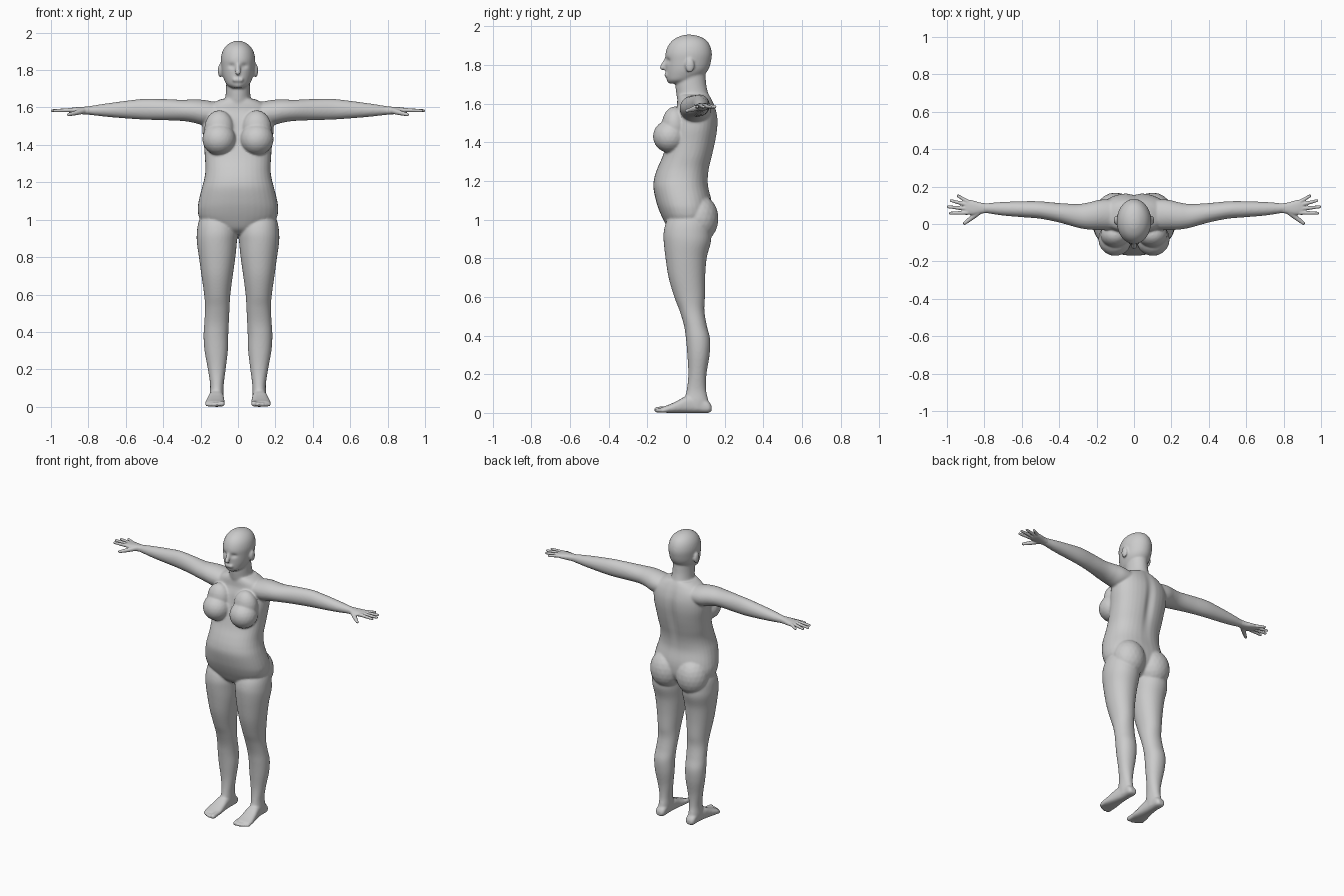
import bpy, bmesh, math
from mathutils import Vector


def spline(rows, steps=5):
    """Catmull-Rom through rows of numbers."""
    out = []
    for i in range(len(rows) - 1):
        a, b, c, d = (rows[max(i - 1, 0)], rows[i], rows[i + 1], rows[min(i + 2, len(rows) - 1)])
        for k in range(steps):
            t = k / steps
            out.append([q + 0.5 * t * (r - p + t * (2 * p - 5 * q + 4 * r - s + t * (3 * (q - r) + s - p)))
                        for p, q, r, s in zip(a, b, c, d)])
    return out + [list(rows[-1])]


def loft(bm, rows, axis, side=1, n=2.0, seg=36):
    """Rows are (position on axis, min1, max1, min2, max2); rings are superellipses."""
    rings = []
    for t, a0, a1, b0, b1 in spline(rows):
        ring = []
        for k in range(seg):
            ang = 2 * math.pi * k / seg
            c, s = math.cos(ang), math.sin(ang)
            u = (a0 + a1) / 2 + (a1 - a0) / 2 * math.copysign(abs(c) ** (2 / n), c)
            v = (b0 + b1) / 2 + (b1 - b0) / 2 * math.copysign(abs(s) ** (2 / n), s)
            p = {'x': (t, u, v), 'y': (u, t, v), 'z': (u, v, t)}[axis]
            ring.append(bm.verts.new((p[0] * side, p[1], p[2])))
        rings.append(ring)
    for r, q in zip(rings, rings[1:]):
        for k in range(seg):
            j = (k + 1) % seg
            bm.faces.new((r[k], r[j], q[j], q[k]))
    bm.faces.new(rings[0])
    bm.faces.new(rings[-1])


def ball(bm, c, r, side=1):
    vs = bmesh.ops.create_icosphere(bm, subdivisions=3, radius=1)['verts']
    for v in vs:
        v.co = Vector(((c[0] + v.co.x * r[0]) * side, c[1] + v.co.y * r[1], c[2] + v.co.z * r[2]))


def capsule(bm, p, q, r0, r1, side=1):
    p, q = Vector(p), Vector(q)
    d = q - p
    for v in bmesh.ops.create_icosphere(bm, subdivisions=3, radius=1)['verts']:
        v.co = q + v.co * r1 if v.co.dot(d) > 0 else p + v.co * r0
        v.co.x *= side


def finish(bm, name, voxel, smooth, dents=()):
    """Fuse the parts into one skin, relax it, then press in soft dents."""
    bmesh.ops.recalc_face_normals(bm, faces=bm.faces)
    me = bpy.data.meshes.new(name)
    bm.to_mesh(me)
    bm.free()
    ob = bpy.data.objects.new(name, me)
    bpy.context.collection.objects.link(ob)
    bpy.context.view_layer.objects.active = ob
    m = ob.modifiers.new("fuse", 'REMESH')
    m.mode, m.voxel_size = 'VOXEL', voxel
    m = ob.modifiers.new("relax", 'SMOOTH')
    m.factor, m.iterations = 0.5, smooth
    for mod in ("fuse", "relax"):
        bpy.ops.object.modifier_apply(modifier=mod)
    for c, r, off in dents:
        for v in ob.data.vertices:
            e = sum(((v.co[i] - c[i]) / r[i]) ** 2 for i in range(3))
            if e < 6:
                v.co += Vector(off) * math.exp(-e)
    ob.data.polygons.foreach_set("use_smooth", [True] * len(ob.data.polygons))
    return ob


def sym(rows):
    """(z, half width, front, back) to loft rows."""
    return [(z, -w, w, f, b) for z, w, f, b in rows]


body = bmesh.new()

# Torso
loft(body, sym([(.92, .05, -.05, .06), (.95, .13, -.09, .10), (1.0, .20, -.118, .13),
                (1.05, .215, -.14, .136), (1.1, .21, -.156, .132), (1.17, .193, -.169, .116),
                (1.22, .18, -.163, .115), (1.27, .174, -.146, .122), (1.33, .177, -.12, .137),
                (1.4, .182, -.10, .153), (1.47, .19, -.085, .164), (1.53, .19, -.07, .164),
                (1.58, .18, -.05, .152), (1.62, .14, -.045, .135), (1.645, .09, -.04, .12)]), 'z', n=2.3)

# Neck and head
loft(body, sym([(1.58, .10, -.04, .13), (1.62, .085, -.045, .13), (1.65, .069, -.05, .117),
                (1.70, .064, -.055, .105), (1.77, .062, -.05, .10)]), 'z')
loft(body, sym([(1.703, .03, -.085, .0), (1.72, .058, -.099, .05), (1.75, .075, -.104, .095),
                (1.78, .085, -.105, .118), (1.82, .09, -.106, .13), (1.86, .092, -.106, .134),
                (1.90, .083, -.092, .124), (1.93, .063, -.066, .102), (1.949, .035, -.03, .065),
                (1.956, .01, .0, .03)]), 'z')
capsule(body, (0, -.102, 1.83), (0, -.121, 1.787), .010, .015)      # nose
capsule(body, (-.018, -.1, 1.748), (.018, -.1, 1.748), .012, .012)  # lips
ball(body, (0, -.078, 1.722), (.03, .022, .018))                    # chin

for s in (1, -1):
    # Ear
    ball(body, (.095, .02, 1.797), (.013, .024, .037), s)
    # Breast and its upper slope
    ball(body, (.101, -.082, 1.43), (.09, .089, .086), s)
    ball(body, (.10, -.058, 1.485), (.08, .068, .10), s)
    # Buttock
    ball(body, (.098, .066, 1.005), (.108, .102, .125), s)
    # Leg: inner, outer, front, back by height
    loft(body, [(1.03, .03, .195, -.08, .11), (.98, .012, .213, -.105, .125), (.93, .004, .22, -.116, .13),
                (.88, .006, .22, -.115, .128), (.8, .014, .209, -.106, .107), (.7, .028, .195, -.09, .099),
                (.6, .041, .181, -.061, .098), (.53, .045, .176, -.034, .095), (.45, .049, .18, -.01, .108),
                (.38, .052, .184, .0, .125), (.3, .054, .179, .007, .122), (.2, .066, .161, .012, .106),
                (.12, .076, .149, .004, .104), (.06, .077, .151, -.01, .116), (.02, .08, .148, -.01, .115)],
         'z', s, 2.1)
    # Foot and toes
    loft(body, [(.133, .095, .133, .01, .035), (.115, .082, .146, .0, .06), (.06, .08, .148, .0, .085),
                (0, .076, .158, .0, .085), (-.05, .072, .168, .0, .06), (-.09, .07, .175, .0, .042),
                (-.125, .076, .172, .002, .03)], 'y', s, 2.6)
    for x, tip, r in ((.086, -.149, .016), (.112, -.151, .012), (.131, -.143, .012),
                      (.149, -.134, .011), (.164, -.122, .011)):
        capsule(body, (x, -.10, r + .004), (x, tip, r), r, r, s)
    # Arm: back and front, bottom and top along x
    loft(body, [(.10, -.03, .13, 1.51, 1.625), (.18, -.032, .13, 1.505, 1.64), (.24, -.03, .116, 1.519, 1.643),
                (.30, -.02, .107, 1.528, 1.641), (.40, .008, .112, 1.532, 1.645), (.50, .028, .121, 1.535, 1.646),
                (.58, .035, .122, 1.54, 1.638), (.70, .045, .118, 1.55, 1.622), (.79, .058, .111, 1.56, 1.608),
                (.82, .056, .113, 1.563, 1.604)], 'x', s)

# Eye sockets, spine furrow, chest line
dents = [((.034 * s, -.095, 1.822), (.02, .03, .014), (0, .009, 0)) for s in (1, -1)]
dents += [((0, .155, 1.4), (.028, .06, .18), (0, -.014, 0)),
          ((0, -.10, 1.5), (.02, .05, .08), (0, .006, 0))]
finish(body, "body", .006, 7, dents)

# Hands
for s, name in ((1, "left_hand"), (-1, "right_hand")):
    hand = bmesh.new()
    loft(hand, [(.78, .06, .109, 1.563, 1.606), (.82, .055, .114, 1.563, 1.604), (.855, .048, .124, 1.566, 1.602),
                (.885, .05, .13, 1.57, 1.599), (.905, .056, .128, 1.575, 1.595)], 'x', s, 2.4)
    for y0, x1, y1 in ((.060, .982, .058), (.081, .993, .092), (.102, .978, .125), (.120, .940, .150)):
        capsule(hand, (.89, y0, 1.586), (x1, y1, 1.583), .0115, .008, s)
    capsule(hand, (.83, .065, 1.582), (.868, .033, 1.571), .017, .013, s)
    capsule(hand, (.868, .033, 1.571), (.906, .004, 1.562), .013, .009, s)
    finish(hand, name, .004, 2)
